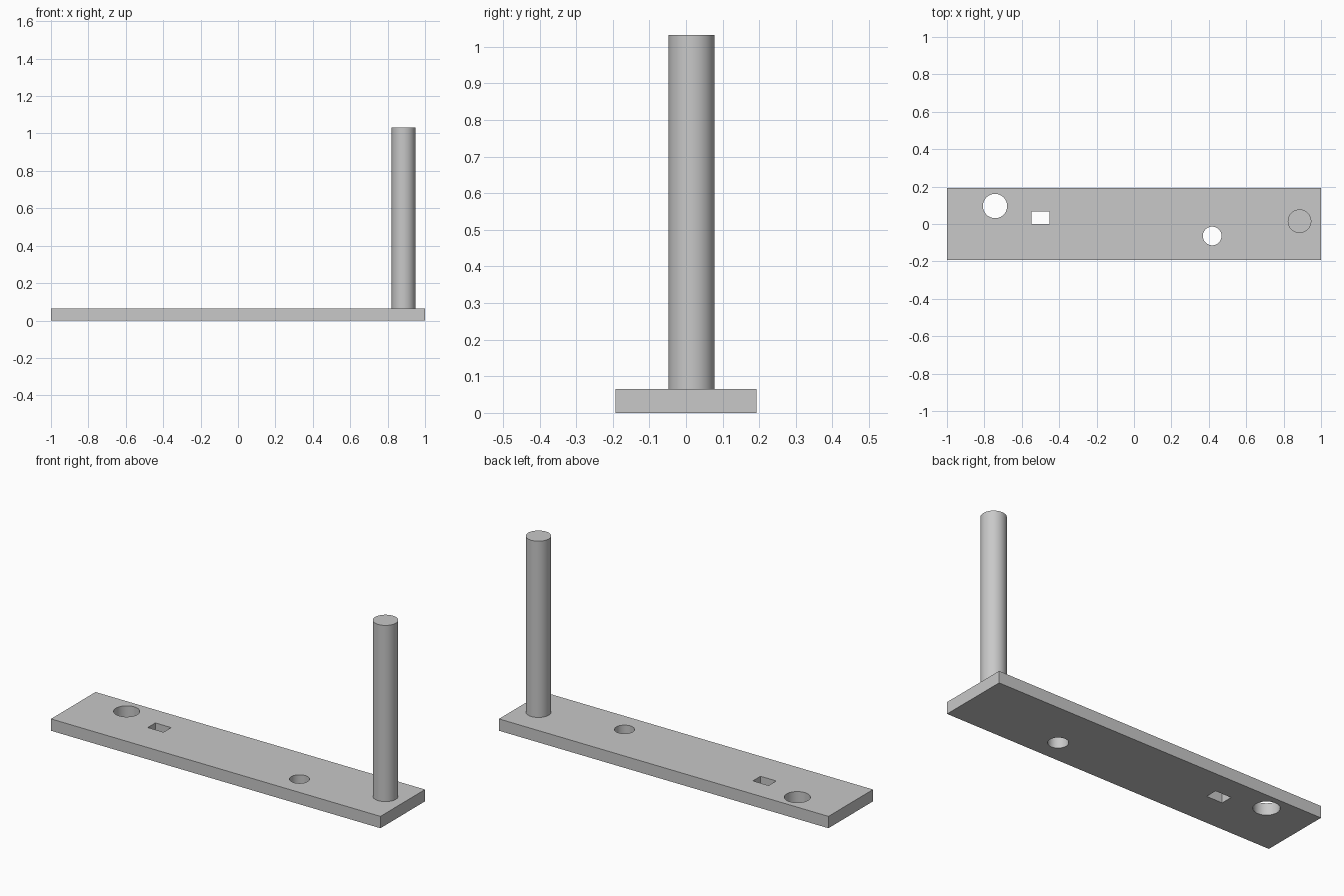
import bpy
import math

if "Cube" in bpy.data.objects:
    bpy.data.objects.remove(bpy.data.objects["Cube"], do_unlink=True)

WIDTH, DEPTH, THICK = 2.0, 0.386, 0.065
TOP = 1.032

grey = bpy.data.materials.new("plain grey")
grey.use_nodes = True
GREY = (0.58, 0.58, 0.58, 1)
grey.diffuse_color = GREY
grey.node_tree.nodes["Principled BSDF"].inputs["Base Color"].default_value = GREY


def finish(name):
    ob = bpy.context.object
    ob.name = name
    ob.data.materials.append(grey)
    return ob


def box(name, x, y, z, size):
    bpy.ops.mesh.primitive_cube_add(size=1, location=(x, y, z))
    bpy.context.object.scale = size
    bpy.ops.object.transform_apply(location=False, rotation=False, scale=True)
    return finish(name)


def cylinder(name, x, y, bottom, top, radius):
    bpy.ops.mesh.primitive_cylinder_add(
        vertices=64, radius=radius, depth=top - bottom,
        location=(x, y, (bottom + top) / 2))
    return finish(name)


def smooth(ob):
    bpy.ops.object.select_all(action="DESELECT")
    ob.select_set(True)
    bpy.context.view_layer.objects.active = ob
    bpy.ops.object.shade_smooth_by_angle(angle=math.radians(30))


# Flat base plate
plate = box("base_plate", 0, 0, THICK / 2, (WIDTH, DEPTH, THICK))

# Cutters for the two round holes and the rectangular slot
cutters = [
    cylinder("large_hole_cutter", -0.743, 0.096, -THICK, 2 * THICK, 0.065),
    cylinder("small_hole_cutter", 0.418, -0.064, -THICK, 2 * THICK, 0.05),
    box("slot_cutter", -0.5, 0.033, THICK / 2, (0.096, 0.066, 3 * THICK)),
]
bpy.context.view_layer.objects.active = plate
for cutter in cutters:
    cutter.hide_render = True
    mod = plate.modifiers.new(cutter.name, "BOOLEAN")
    mod.operation = "DIFFERENCE"
    mod.solver = "EXACT"
    mod.object = cutter
    bpy.ops.object.modifier_apply(modifier=mod.name)
for cutter in cutters:
    bpy.data.objects.remove(cutter, do_unlink=True)
smooth(plate)

# Upright round post near the left end
post = cylinder("upright_post", 0.885, 0.015, THICK, TOP, 0.063)
smooth(post)
